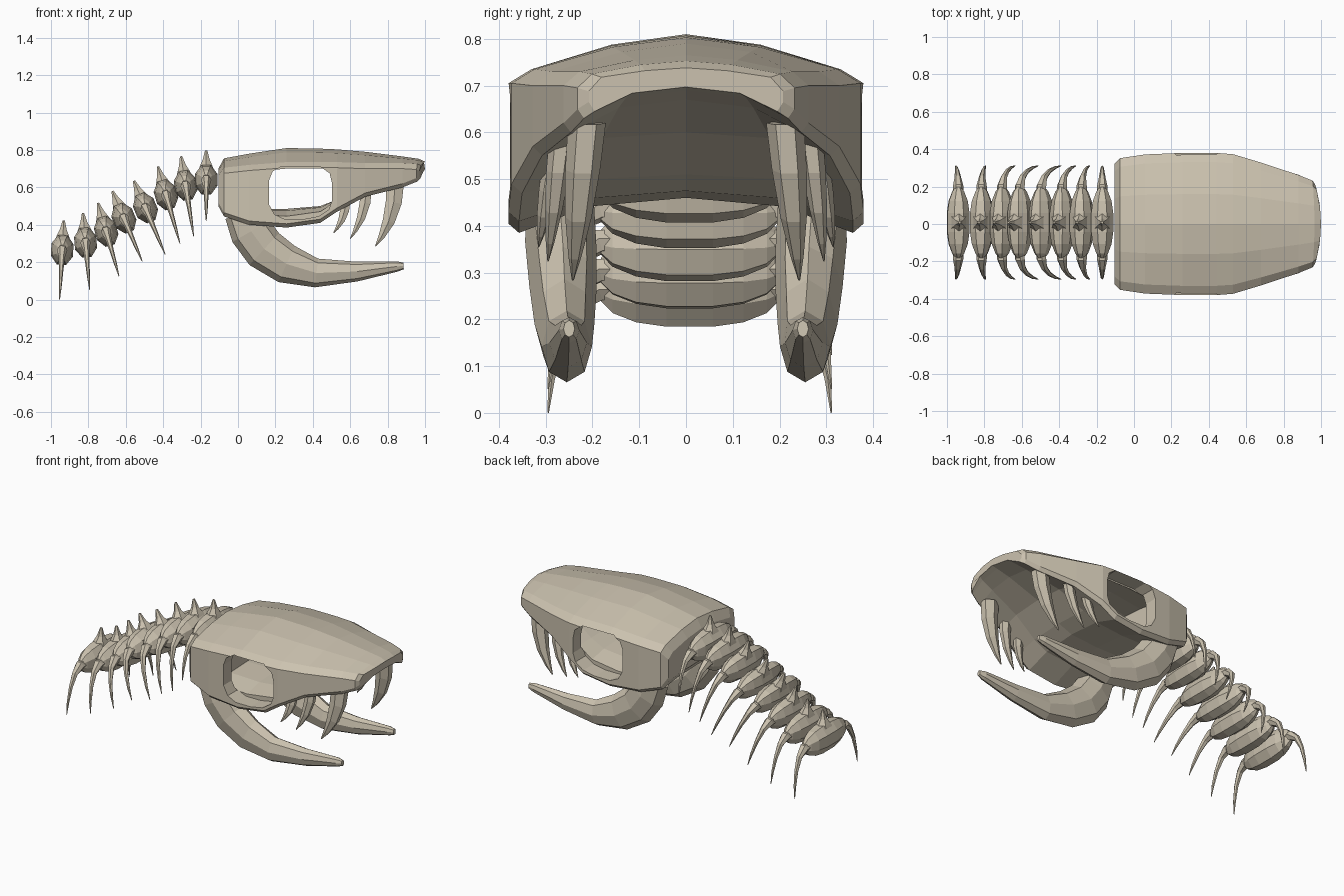
import bpy, bmesh, math
from mathutils import Vector, Matrix

if "Cube" in bpy.data.objects:
    bpy.data.objects.remove(bpy.data.objects["Cube"])

bone = bpy.data.materials.new("bone")
bone.use_nodes = True
BONE = (0.60, 0.54, 0.43, 1)
bone.diffuse_color = BONE
bone.node_tree.nodes["Principled BSDF"].inputs["Base Color"].default_value = BONE


def loft(name, rings, matrix=Matrix()):
    """Skin a list of equal-sized rings and cap both ends."""
    bm = bmesh.new()
    rows = [[bm.verts.new(matrix @ Vector(p)) for p in ring] for ring in rings]
    n = len(rows[0])
    for a, b in zip(rows, rows[1:]):
        for i in range(n):
            j = (i + 1) % n
            bm.faces.new((a[i], a[j], b[j], b[i]))
    bm.faces.new(rows[0])
    bm.faces.new(rows[-1])
    bmesh.ops.recalc_face_normals(bm, faces=bm.faces)
    mesh = bpy.data.meshes.new(name)
    bm.to_mesh(mesh)
    bm.free()
    mesh.materials.append(bone)
    obj = bpy.data.objects.new(name, mesh)
    bpy.context.collection.objects.link(obj)
    return obj


def horn(name, path, radii, side, sides=8, matrix=Matrix(), turn=0.5):
    """Tapered tube along a path; radii are (in bending plane, along side)."""
    pts, side, rings = [Vector(p) for p in path], Vector(side), []
    for i, (p, (ru, rv)) in enumerate(zip(pts, radii)):
        tangent = pts[min(i + 1, len(pts) - 1)] - pts[max(i - 1, 0)]
        u = side.cross(tangent).normalized()
        angles = [math.tau * (k + turn) / sides for k in range(sides)]
        rings.append([p + u * ru * math.cos(a) + side * rv * math.sin(a) for a in angles])
    return loft(name, rings, matrix)


def cut(target, cutter):
    mod = target.modifiers.new("cut", "BOOLEAN")
    mod.operation, mod.solver, mod.object = "DIFFERENCE", "EXACT", cutter
    bpy.context.view_layer.objects.active = target
    bpy.ops.object.modifier_apply(modifier=mod.name)
    bpy.data.objects.remove(cutter)


def skull_ring(x, w, top, shoulder, bottom, palate, bow=0):
    """Domed roof, straight cheeks and an arched palate."""
    mid = bottom + 0.75 * (palate - bottom)
    half = [(0.42 * w, top - 0.3 * (top - shoulder)), (0.87 * w, shoulder),
            (w, shoulder - 0.03), (w, bottom + 0.02), (0.94 * w, bottom), (0.55 * w, mid)]
    outline = [(0, top)] + half + [(0, palate)] + [(-y, z) for y, z in reversed(half)]
    return [(x - bow * (y / w) ** 2, y, z) for y, z in outline]


# Skull: x, half width, top, shoulder, lower edge, palate
stations = [
    (-0.105, 0.32, 0.70, 0.66, 0.50, 0.51),
    (-0.075, 0.352, 0.755, 0.705, 0.445, 0.47),
    (0.06, 0.372, 0.78, 0.72, 0.40, 0.46),
    (0.26, 0.38, 0.81, 0.735, 0.385, 0.46),
    (0.44, 0.38, 0.807, 0.735, 0.41, 0.475),
    (0.53, 0.373, 0.803, 0.735, 0.47, 0.51),
    (0.68, 0.328, 0.79, 0.73, 0.55, 0.60),
    (0.88, 0.262, 0.765, 0.73, 0.60, 0.67),
]
rings = [skull_ring(*s) for s in stations]
rings.append(skull_ring(0.965, 0.232, 0.753, 0.725, 0.63, 0.69, 0.01))
rings.append(skull_ring(1.0, 0.208, 0.738, 0.718, 0.645, 0.697, 0.03))
skull = loft("skull", rings)

# Hollow inside and the two eye sockets
cut(skull, loft("cavity", [skull_ring(x, w - 0.08, t - 0.05, s - 0.02, b + 0.06, p + 0.025)
                           for x, w, t, s, b, p in stations[2:7]]))
socket = [(0.23, 0.71), (0.44, 0.71), (0.49, 0.675), (0.503, 0.62), (0.503, 0.53),
          (0.485, 0.48), (0.43, 0.445), (0.35, 0.43), (0.25, 0.43), (0.195, 0.455),
          (0.165, 0.51), (0.165, 0.635), (0.185, 0.685)]
for s in (1, -1):
    cut(skull, loft("socket", [[(x, s * y, z) for x, z in socket] for y in (0.28, 0.5)]))

for s, label in ((1, "left"), (-1, "right")):
    # Mandible: x, distance from centre, z, half height, half width
    jaw = [(0.025, 0.27, 0.47, 0.1, 0.072), (0.07, 0.268, 0.365, 0.115, 0.076),
           (0.14, 0.263, 0.27, 0.116, 0.072), (0.26, 0.26, 0.19, 0.106, 0.064),
           (0.42, 0.255, 0.142, 0.077, 0.054), (0.635, 0.252, 0.15, 0.053, 0.04),
           (0.85, 0.25, 0.177, 0.028, 0.022), (0.885, 0.25, 0.18, 0.018, 0.012)]
    horn(label + "_mandible", [(x, s * y, z) for x, y, z, _, _ in jaw],
         [j[3:] for j in jaw], (0, 1, 0), turn=0)

    # Teeth: root x, y, root z, length, backward sweep, root radius
    teeth = [(0.84, 0.212, 0.62, 0.335, 0.105, 0.054),
             (0.685, 0.265, 0.60, 0.275, 0.085, 0.036),
             (0.575, 0.285, 0.53, 0.175, 0.065, 0.03)]
    for k, (x, y, z, length, sweep, r) in enumerate(teeth):
        steps = (0, 0.3, 0.6, 0.85, 1)
        horn(f"{label}_tooth_{k + 1}",
             [(x - sweep * t ** 2.2, s * (y + 0.03 * t), z - length * t) for t in steps],
             [(r * f, r * f * 0.75) for f in (1, 0.92, 0.7, 0.35, 0.06)], (0, 1, 0), 6)

# Neck: x, z, backward lean in degrees, rib drop
neck = [(-0.94, 0.265, -3, 0.265), (-0.815, 0.305, 5, 0.255), (-0.705, 0.365, 16, 0.25),
        (-0.61, 0.435, 23, 0.25), (-0.495, 0.49, 23, 0.27), (-0.385, 0.56, 16, 0.27),
        (-0.28, 0.61, 9, 0.275), (-0.17, 0.64, 0, 0.22)]
for k, (x, z, lean, drop) in enumerate(neck):
    place = Matrix.Translation((x, 0.008, z)) @ Matrix.Rotation(math.radians(-lean), 4, "Y")
    n = k + 1
    # Lens-shaped body, widest in the middle
    half = [(0.19, 0.028, 0.016), (0.165, 0.055, 0.034), (0.115, 0.076, 0.054), (0.05, 0.086, 0.064)]
    body = [(-y, h, t) for y, h, t in half] + half[::-1]
    horn(f"vertebra_{n}", [(0, y, 0) for y, _, _ in body],
         [b[1:] for b in body], (1, 0, 0), 8, place)
    # Flared spine on top
    horn(f"neck_spine_{n}", [(0, 0, h) for h in (0.03, 0.075, 0.11, 0.158)],
         [(0.058, 0.09), (0.038, 0.05), (0.021, 0.022), (0.007, 0.007)], (0, 1, 0), 6, place)
    # Curved ribs
    for s, label in ((1, "left"), (-1, "right")):
        rib = [(0.15, 0), (0.195, 0), (0.24, -0.13), (0.275, -0.40), (0.295, -0.72), (0.303, -1)]
        horn(f"{label}_rib_{n}", [(0, s * y, drop * f) for y, f in rib],
             [(r, r) for r in (0.028, 0.028, 0.018, 0.012, 0.008, 0.002)], (1, 0, 0), 6, place)
